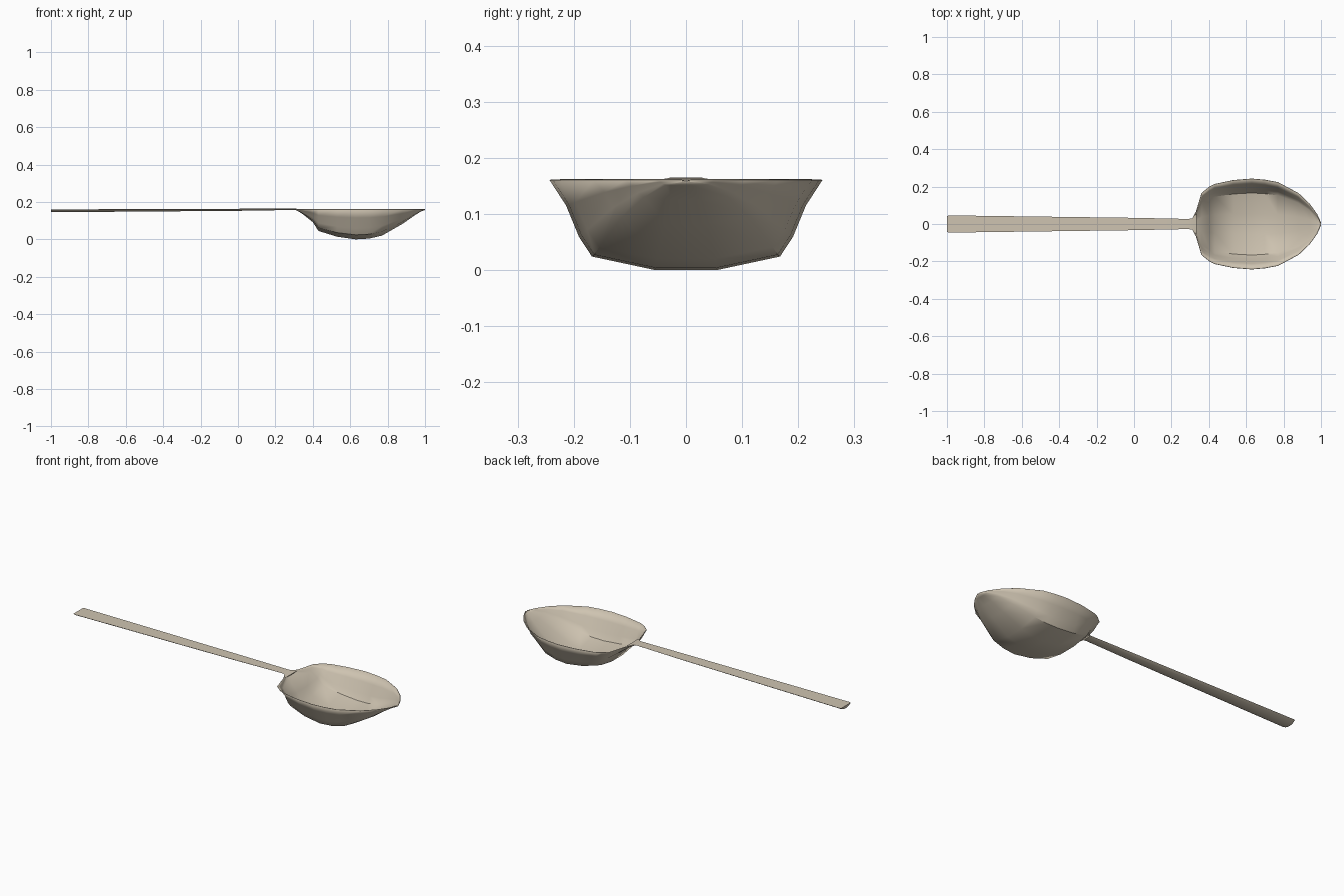
import bpy

if "Cube" in bpy.data.objects:
    bpy.data.objects.remove(bpy.data.objects["Cube"])

metal = bpy.data.materials.new("warm beige metal")
metal.diffuse_color = (0.62, 0.55, 0.44, 1)
metal.use_nodes = True
metal.node_tree.nodes["Principled BSDF"].inputs["Base Color"].default_value = metal.diffuse_color


def loft(name, stations, section, closed):
    """Sweep a (side, drop) section through stations of (x, half width, top z, depth)."""
    n = len(section)
    verts = [(x, w * s, z - d * t) for x, w, z, d in stations for s, t in section]
    faces = []
    for i in range(len(stations) - 1):
        for j in range(n if closed else n - 1):
            k = (j + 1) % n
            faces.append((i * n + j, (i + 1) * n + j, (i + 1) * n + k, i * n + k))
    if closed:
        last = (len(stations) - 1) * n
        faces.append(tuple(range(n)))
        faces.append(tuple(last + j for j in reversed(range(n))))
    mesh = bpy.data.meshes.new(name)
    mesh.from_pydata(verts, [], faces)
    mesh.materials.append(metal)
    obj = bpy.data.objects.new(name, mesh)
    bpy.context.collection.objects.link(obj)
    bpy.ops.object.select_all(action='DESELECT')
    obj.select_set(True)
    bpy.context.view_layer.objects.active = obj
    bpy.ops.object.shade_smooth_by_angle(angle=0.7)
    return obj


def mirrored(half):
    """Complete a half section that runs from the rim to the bottom."""
    return half + [(-s, t) for s, t in reversed(half)]


# Bowl: egg-shaped rim, steep sides, nearly flat bottom, thin wall
RIM = 0.16
bowl_stations = [(x, w, RIM, d) for x, w, d in [
    (0.31, 0.028, 0.005), (0.33, 0.065, 0.014), (0.36, 0.165, 0.036),
    (0.40, 0.198, 0.068), (0.43, 0.214, 0.115), (0.53, 0.235, 0.146),
    (0.63, 0.243, 0.160), (0.70, 0.237, 0.156), (0.77, 0.224, 0.140),
    (0.88, 0.165, 0.077), (0.94, 0.108, 0.035), (0.98, 0.052, 0.010),
    (1.00, 0.008, 0.004)]]
bowl_half = [(1, 0), (0.88, 0.28), (0.785, 0.63), (0.69, 0.85), (0.23, 1.0)]
bowl = loft("bowl", bowl_stations, mirrored(bowl_half), False)
wall = bowl.modifiers.new("wall", 'SOLIDIFY')
wall.thickness = 0.003
wall.offset = -1

# Handle: flat top, rounded underside, tapering towards the bowl
handle_stations = [
    (-1.00, 0.042, 0.160, 0.014), (-0.99, 0.046, 0.160, 0.015),
    (0.00, 0.033, 0.1635, 0.011), (0.29, 0.027, 0.165, 0.008),
    (0.31, 0.030, 0.164, 0.008), (0.335, 0.055, 0.160, 0.003)]
handle_half = [(1, 0), (0.75, 0.55), (0.35, 1.0)]
loft("handle", handle_stations, mirrored(handle_half), True)
